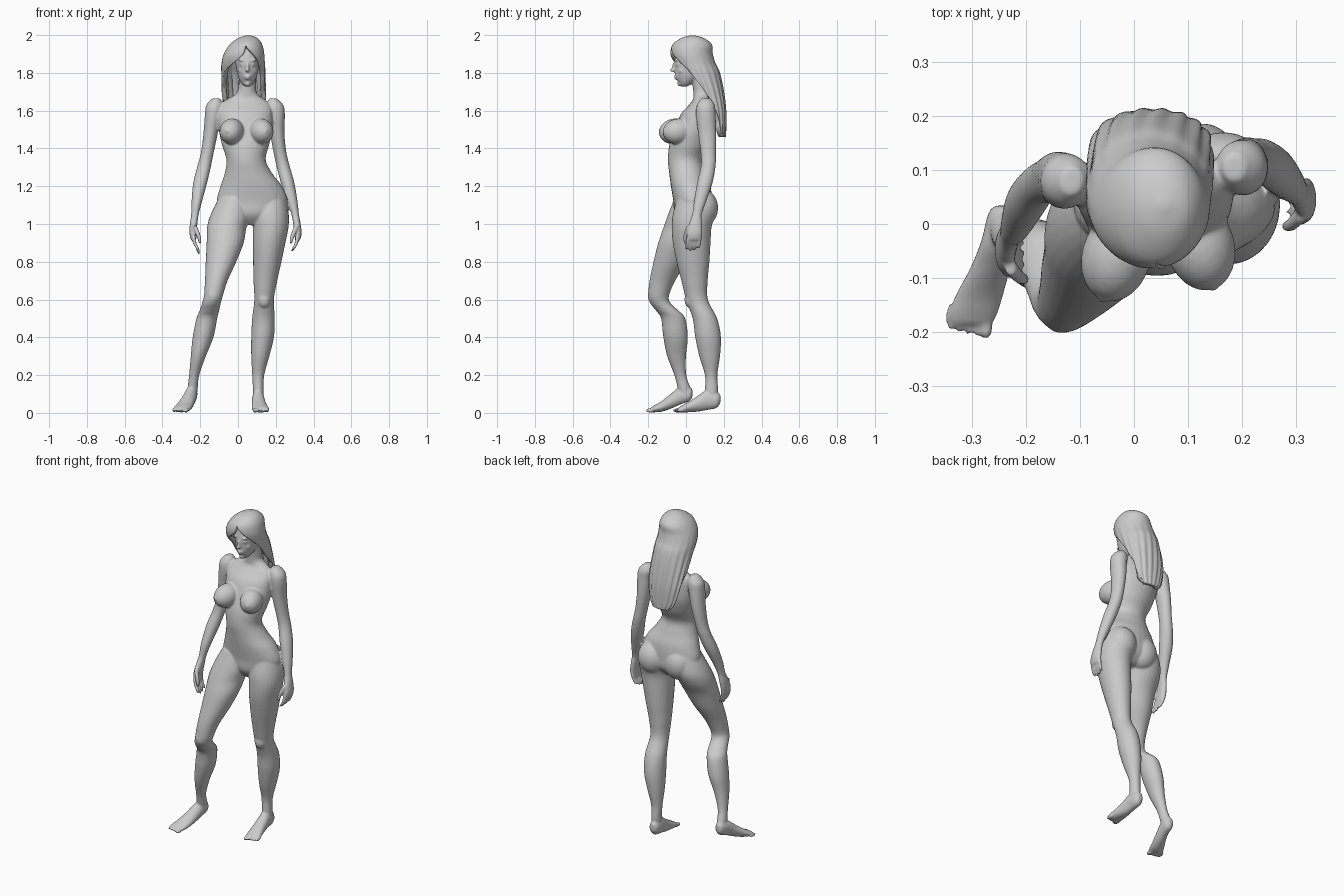
import bpy, bmesh, math
from mathutils import Matrix, Vector

SEG = 28


def spline(rows, steps=5):
    """Catmull-Rom interpolation of section rows."""
    out = []
    for i in range(len(rows) - 1):
        p0, p1, p2 = rows[max(i - 1, 0)], rows[i], rows[i + 1]
        p3 = rows[min(i + 2, len(rows) - 1)]
        for s in range(steps):
            t = s / steps
            out.append([0.5 * (2 * b + (c - a) * t + (2 * a - 5 * b + 4 * c - d) * t * t
                               + (3 * b - a - 3 * c + d) * t ** 3)
                        for a, b, c, d in zip(p0, p1, p2, p3)])
    return out + [list(rows[-1])]


def loft(bm, rows, flat=False):
    """Closed tube of ellipses: rows are x, y, z, rx, r2 (flat: rings stand in xz, else in xy)."""
    rings = []
    for x, y, z, rx, r2 in spline(rows):
        ring = []
        for k in range(SEG):
            a = math.tau * k / SEG
            u, v = rx * math.cos(a), r2 * math.sin(a)
            ring.append(bm.verts.new((x + u, y, z + v) if flat else (x + u, y + v, z)))
        rings.append(ring)
    for a, b in zip(rings, rings[1:]):
        for k in range(SEG):
            n = (k + 1) % SEG
            bm.faces.new((a[k], a[n], b[n], b[k]))
    bm.faces.new(rings[0])
    bm.faces.new(rings[-1])


def blob(bm, pos, size, turn=0, tilt=0):
    m = (Matrix.Translation(Vector(pos)) @ Matrix.Rotation(math.radians(turn), 4, 'Z')
         @ Matrix.Rotation(math.radians(tilt), 4, 'X') @ Matrix.Diagonal((*size, 1)))
    bmesh.ops.create_uvsphere(bm, u_segments=24, v_segments=16, radius=1, matrix=m)


def finish(bm, name):
    bmesh.ops.recalc_face_normals(bm, faces=bm.faces[:])
    for f in bm.faces:
        f.smooth = True
    me = bpy.data.meshes.new(name)
    bm.to_mesh(me)
    bm.free()
    ob = bpy.data.objects.new(name, me)
    bpy.context.collection.objects.link(ob)
    return ob


body = bmesh.new()

# torso and neck
loft(body, [(.075, .03, .995, .03, .05), (.072, .035, 1.05, .15, .095), (.075, .035, 1.12, .187, .102),
            (.07, .025, 1.20, .163, .105), (.055, .008, 1.27, .125, .097), (.043, -.003, 1.34, .104, .093),
            (.04, .02, 1.42, .125, .108), (.04, .045, 1.50, .142, .105), (.037, .06, 1.58, .145, .088),
            (.037, .077, 1.63, .135, .062), (.04, .085, 1.66, .10, .048), (.045, .085, 1.69, .056, .046),
            (.05, .08, 1.74, .046, .046), (.05, .07, 1.80, .045, .05)])
# chest
blob(body, (-.033, -.06, 1.49), (.064, .085, .068), -14, 8)
blob(body, (.122, -.04, 1.49), (.064, .085, .068), 16, 8)
blob(body, (-.056, -.135, 1.492), (.011, .012, .011))
blob(body, (.146, -.113, 1.492), (.011, .012, .011))
# seat
blob(body, (.165, .085, 1.085), (.088, .085, .10))
blob(body, (.0, .068, 1.085), (.088, .083, .10))

# right leg, stepping forward
loft(body, [(-.02, .03, 1.14, .08, .09), (-.04, .015, 1.05, .105, .11), (-.06, -.012, .98, .104, .108),
            (-.068, -.05, .90, .098, .097), (-.09, -.085, .80, .081, .087), (-.115, -.125, .70, .06, .068),
            (-.13, -.145, .62, .05, .055), (-.141, -.135, .58, .05, .054), (-.152, -.098, .54, .052, .06),
            (-.165, -.068, .50, .055, .064), (-.185, -.055, .40, .055, .065), (-.21, -.05, .30, .04, .05),
            (-.232, -.03, .20, .027, .032), (-.24, -.01, .13, .027, .034), (-.243, 0, .08, .024, .03)])
# left leg, standing
loft(body, [(.17, .045, 1.14, .085, .09), (.172, .04, 1.05, .097, .11), (.173, .03, .98, .094, .105),
            (.165, .03, .90, .086, .10), (.155, .037, .80, .075, .087), (.145, .045, .70, .063, .07),
            (.138, .058, .60, .052, .058), (.135, .10, .50, .06, .065), (.13, .117, .40, .06, .068),
            (.118, .125, .30, .048, .055), (.107, .133, .20, .032, .033), (.107, .135, .12, .028, .035),
            (.107, .13, .07, .027, .03)])
# kneecaps
blob(body, (-.133, -.172, .62), (.034, .03, .045))
blob(body, (.138, .022, .60), (.034, .03, .045))

# feet
loft(body, [(-.245, .034, .105, .012, .02), (-.243, .018, .10, .027, .038), (-.25, -.03, .092, .032, .048),
            (-.265, -.08, .062, .037, .04), (-.285, -.13, .034, .044, .028), (-.297, -.165, .022, .046, .019),
            (-.302, -.185, .016, .041, .013)], True)
loft(body, [(.105, .182, .075, .014, .022), (.106, .162, .068, .029, .042), (.107, .11, .068, .033, .053),
            (.11, .06, .047, .037, .041), (.115, .01, .03, .043, .027), (.12, -.02, .021, .046, .019),
            (.12, -.04, .016, .041, .013)], True)
for cx, cy, inner in ((-.304, -.188, 1), (.121, -.043, -1)):
    for i in range(5):
        r = .012 if i == 0 else .0085
        blob(body, (cx + inner * (.031 - .0165 * i), cy + .004 * i, .013), (r, .026, r))

# arms with palms
loft(body, [(.185, .105, 1.665, .02, .025), (.195, .105, 1.63, .045, .047), (.203, .105, 1.58, .045, .052),
            (.208, .112, 1.48, .038, .048), (.222, .118, 1.38, .034, .041), (.238, .118, 1.31, .035, .039),
            (.262, .10, 1.22, .036, .041), (.287, .075, 1.12, .028, .033), (.303, .058, 1.05, .02, .026),
            (.312, .05, 1.0, .02, .035), (.318, .045, .95, .019, .041), (.315, .043, .915, .014, .039)])
loft(body, [(-.115, .08, 1.665, .02, .025), (-.123, .08, 1.63, .045, .047), (-.13, .08, 1.58, .045, .052),
            (-.145, .085, 1.48, .038, .048), (-.162, .08, 1.38, .034, .041), (-.178, .07, 1.31, .036, .039),
            (-.20, .04, 1.22, .037, .041), (-.218, 0, 1.12, .028, .033), (-.228, -.02, 1.05, .02, .026),
            (-.235, -.035, 1.0, .02, .035), (-.238, -.05, .95, .019, .041), (-.235, -.055, .915, .014, .039)])
# fingers and thumbs
for x, y, inward, drop in ((.315, .043, -1, 0), (-.235, -.055, 1, .015)):
    for i in range(4):
        fy = y + (i - 1.5) * .021
        end = .855 - drop + (.008, 0, .004, .018)[i]
        loft(body, [(x, fy, .93, .011, .0105), (x + inward * .006, fy - .004, .90, .010, .0095),
                    (x + inward * .018, fy - .008, .875, .009, .009),
                    (x + inward * .03, fy - .010, end, .006, .006)])
    loft(body, [(x + inward * .006, y - .025, .99, .012, .015), (x + inward * .022, y - .042, .95, .012, .013),
                (x + inward * .032, y - .047, .915, .010, .010), (x + inward * .034, y - .047, .895, .006, .006)])

# head and face
loft(body, [(.05, -.008, 1.728, .016, .018), (.05, -.002, 1.745, .033, .036), (.05, .015, 1.78, .05, .07),
            (.05, .027, 1.82, .059, .086), (.05, .033, 1.87, .065, .094), (.05, .04, 1.93, .06, .085),
            (.05, .04, 1.97, .035, .05)])
blob(body, (.05, -.066, 1.815), (.011, .021, .011))
blob(body, (.05, -.060, 1.838), (.008, .014, .028), 0, -14)
blob(body, (.05, -.053, 1.782), (.019, .012, .006))
blob(body, (.05, -.050, 1.770), (.016, .012, .006))
blob(body, (.05, -.034, 1.742), (.015, .012, .013))
for s in (-1, 1):
    blob(body, (.05 + s * .026, -.044, 1.845), (.015, .012, .008))
    blob(body, (.05 + s * .026, -.048, 1.868), (.022, .012, .007))
    blob(body, (.05 + s * .033, -.022, 1.812), (.018, .02, .018))

ob = finish(body, "body")
m = ob.modifiers.new("fuse", 'REMESH')
m.mode = 'VOXEL'
m.voxel_size = .0055
m.use_smooth_shade = True
m = ob.modifiers.new("soften", 'SMOOTH')
m.factor = .5
m.iterations = 6

# hair: a shell open at the face; rows are x, y, z, rx, ry, opening left, opening right (degrees)
hair = bmesh.new()
rows = spline([(.055, .035, 1.999, .008, .008, 0, 0), (.052, .035, 1.985, .05, .058, 0, 0),
               (.042, .033, 1.95, .086, .104, 0, 0), (.032, .03, 1.90, .107, .112, 2, 28),
               (.027, .045, 1.85, .115, .112, 28, 52), (.028, .07, 1.80, .117, .11, 60, 65),
               (.03, .115, 1.70, .116, .086, 80, 80), (.033, .15, 1.60, .11, .063, 98, 98),
               (.036, .168, 1.50, .088, .045, 108, 108), (.038, .178, 1.46, .062, .032, 112, 112)])
N = 72
grid = []
for x, y, z, rx, ry, left, right in rows:
    start, stop = math.radians(max(left, 0)), math.tau - math.radians(max(right, 0))
    wave = .035 * min(1, max(0, (1.9 - z) / .25))
    line = []
    for k in range(N + 1):
        a = start + (stop - start) * k / N
        g = 1 + wave * math.sin(a * 17 + z * 9) - wave * .5
        line.append(hair.verts.new((x - rx * g * math.sin(a), y - ry * g * math.cos(a), z)))
    grid.append(line)
for a, b in zip(grid, grid[1:]):
    for k in range(N):
        hair.faces.new((a[k], a[k + 1], b[k + 1], b[k]))
hair.faces.new(grid[0][:-1])
bmesh.ops.remove_doubles(hair, verts=hair.verts[:], dist=.0004)
ob = finish(hair, "hair")
m = ob.modifiers.new("thickness", 'SOLIDIFY')
m.thickness = .024
m.offset = -1
